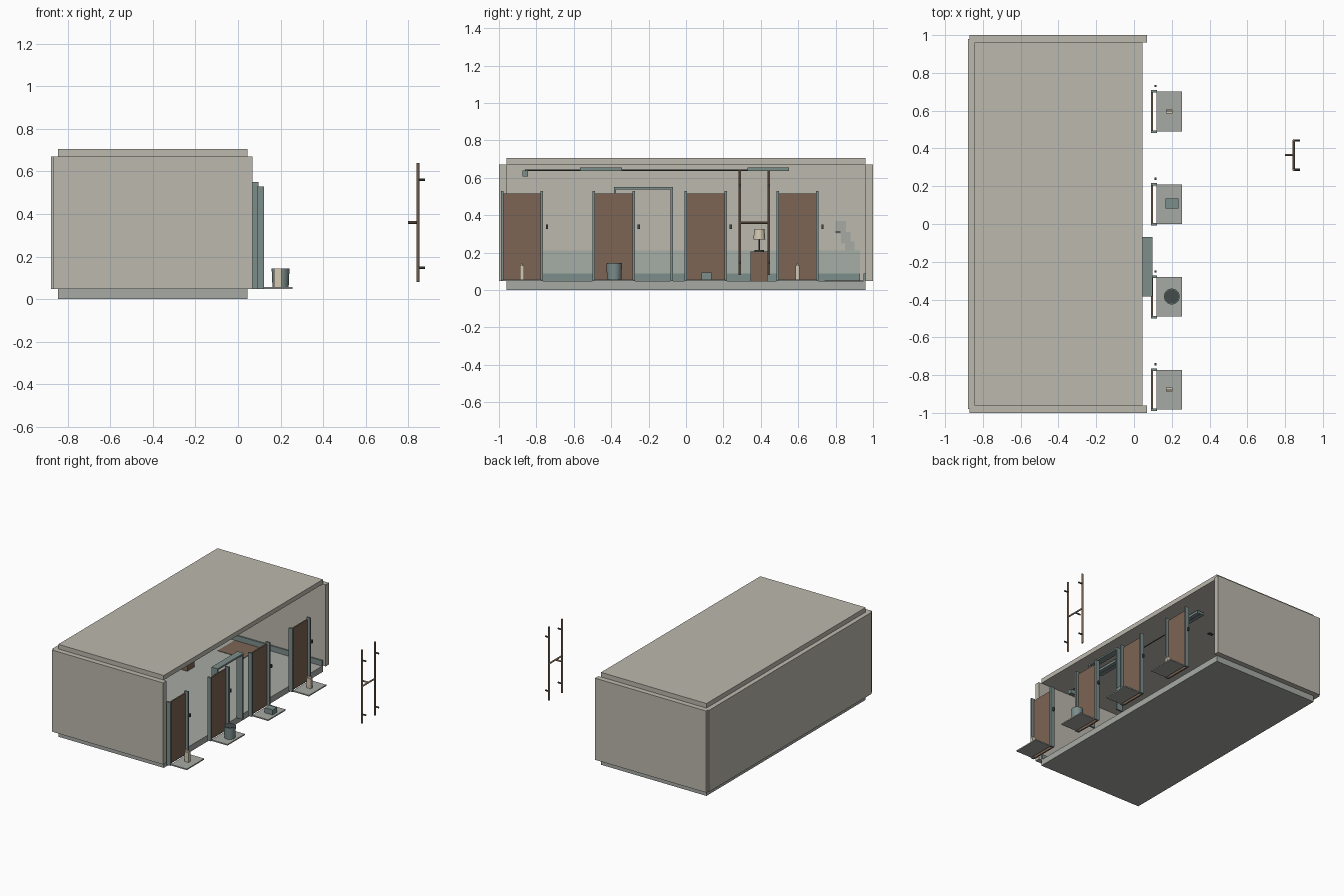
import bpy, math
from mathutils import Vector

def mat(name, c):
    m = bpy.data.materials.new(name)
    m.diffuse_color = (*c, 1)
    return m

WALL = mat("plaster", (0.50, 0.48, 0.42))
SLAB = mat("concrete", (0.38, 0.40, 0.37))
WOOD = mat("wood", (0.20, 0.13, 0.09))
TEAL = mat("painted_trim", (0.20, 0.27, 0.26))
PALE = mat("pale_green", (0.38, 0.43, 0.38))
DARK = mat("dark_metal", (0.06, 0.07, 0.07))
CREAM = mat("cream", (0.66, 0.58, 0.45))
RUST = mat("rusty_pipe", (0.28, 0.19, 0.13))

def box(name, x, y, z, m):
    """Box from (min, max) pairs."""
    bpy.ops.mesh.primitive_cube_add(size=1, location=[sum(p) / 2 for p in (x, y, z)])
    o = bpy.context.object
    o.name = name
    o.scale = [p[1] - p[0] for p in (x, y, z)]
    bpy.ops.object.transform_apply(location=False, rotation=False, scale=True)
    o.data.materials.append(m)
    return o

def rod(name, a, b, r, m, n=12, r2=None):
    a, b = Vector(a), Vector(b)
    bpy.ops.mesh.primitive_cone_add(vertices=n, radius1=r, radius2=r if r2 is None else r2,
                                    depth=(b - a).length, location=(a + b) / 2)
    o = bpy.context.object
    o.name = name
    o.rotation_euler = (b - a).to_track_quat('Z', 'Y').to_euler()
    o.data.materials.append(m)
    bpy.ops.object.shade_smooth_by_angle()
    return o

# room shell, open towards +x
box("floor_slab", (-0.845, 0.045), (-0.96, 0.96), (0, 0.047), SLAB)
box("ceiling_slab", (-0.845, 0.045), (-0.96, 0.96), (0.67, 0.705), WALL)
box("back_wall", (-0.88, -0.845), (-0.98, 0.98), (0.047, 0.67), WALL)
for s, side in ((-1, "front"), (1, "rear")):
    ys = sorted((s * 0.96, s * 1.0))
    box(side + "_end_wall", (-0.87, 0.068), ys, (0.047, 0.67), WALL)
    box(side + "_baseboard", (-0.84, 0.045), sorted((s * 0.95, s * 0.96)), (0.047, 0.088), TEAL)

# back wall trim and patches
box("wainscot", (-0.845, -0.838), (-0.93, 0.93), (0.047, 0.21), PALE)
box("back_baseboard", (-0.838, -0.83), (-0.93, 0.93), (0.047, 0.088), TEAL)
for i, (y0, y1, z0, z1) in enumerate(((0.80, 0.855, 0.30, 0.37), (0.83, 0.88, 0.25, 0.31),
                                      (0.85, 0.90, 0.21, 0.26))):
    box(f"wall_patch_{i}", (-0.845, -0.842), (y0, y1), (z0, z1), SLAB)

# four doors with jambs, lock plate and landing
for i in range(4):
    c = -0.877 + 0.491 * i
    box(f"door_{i}", (0.09, 0.10), (c - 0.1, c + 0.1), (0.047, 0.515), WOOD)
    for s in (-1, 1):
        box(f"door_jamb_{i}", (0.09, 0.122), sorted((c + s * 0.1, c + s * 0.113)), (0.047, 0.53), TEAL)
    box(f"lock_plate_{i}", (0.108, 0.118), (c + 0.128, c + 0.14), (0.325, 0.35), DARK)
    box(f"landing_{i}", (0.12, 0.255), (c - 0.105, c + 0.105), (0.047, 0.056), SLAB)
    if i in (0, 3):
        box(f"carton_{i}", (0.17, 0.205), (c - 0.011, c + 0.011), (0.056, 0.13), CREAM)
        box(f"carton_top_{i}", (0.17, 0.205), (c - 0.004, c + 0.004), (0.13, 0.143), CREAM)

# parcel and open bucket
box("parcel", (0.168, 0.235), (0.082, 0.135), (0.056, 0.095), TEAL)
rod("bucket", (0.2, -0.384, 0.056), (0.2, -0.384, 0.143), 0.038, TEAL, 24, 0.042)
rod("bucket_inside", (0.2, -0.384, 0.142), (0.2, -0.384, 0.145), 0.038, DARK, 24)

# free doorway frame
for y in (-0.385, -0.082):
    box("doorway_post", (0.045, 0.097), (y, y + 0.012), (0.047, 0.55), TEAL)
box("doorway_header", (0.045, 0.097), (-0.373, -0.082), (0.538, 0.55), TEAL)

# ceiling lights, conduit and corner unit
for y in (-0.455, 0.44):
    box("ceiling_light", (-0.18, -0.12), (y - 0.112, y + 0.112), (0.637, 0.655), TEAL)
rod("conduit", (-0.15, -0.86, 0.64), (-0.15, 0.55, 0.64), 0.004, DARK)
box("corner_unit", (-0.17, -0.13), (-0.875, -0.845), (0.607, 0.638), TEAL)

# cabinet with lamp, and mat
box("cabinet", (-0.8, -0.67), (0.345, 0.435), (0.047, 0.205), WOOD)
rod("lamp_base", (-0.735, 0.392, 0.205), (-0.735, 0.392, 0.213), 0.025, DARK, 16)
rod("lamp_stem", (-0.735, 0.392, 0.21), (-0.735, 0.392, 0.28), 0.004, DARK)
rod("lamp_shade", (-0.735, 0.392, 0.27), (-0.735, 0.392, 0.325), 0.032, CREAM, 16, 0.027)
box("mat", (-0.69, -0.47), (0.74, 0.945), (0.047, 0.05), WOOD)
box("wall_bracket", (-0.04, 0.0), (0.8, 0.825), (0.307, 0.312), DARK)

# free-standing pipe ladder with brackets
for y in (0.287, 0.442):
    rod("riser_pipe", (0.846, y, 0.08), (0.846, y, 0.64), 0.007, RUST)
    for z in (0.148, 0.56):
        rod("pipe_bracket", (0.846, y, z), (0.879, y, z), 0.006, DARK)
rod("cross_pipe", (0.846, 0.287, 0.36), (0.846, 0.442, 0.36), 0.006, RUST)
rod("branch_pipe", (0.80, 0.365, 0.36), (0.846, 0.365, 0.36), 0.006, RUST)
